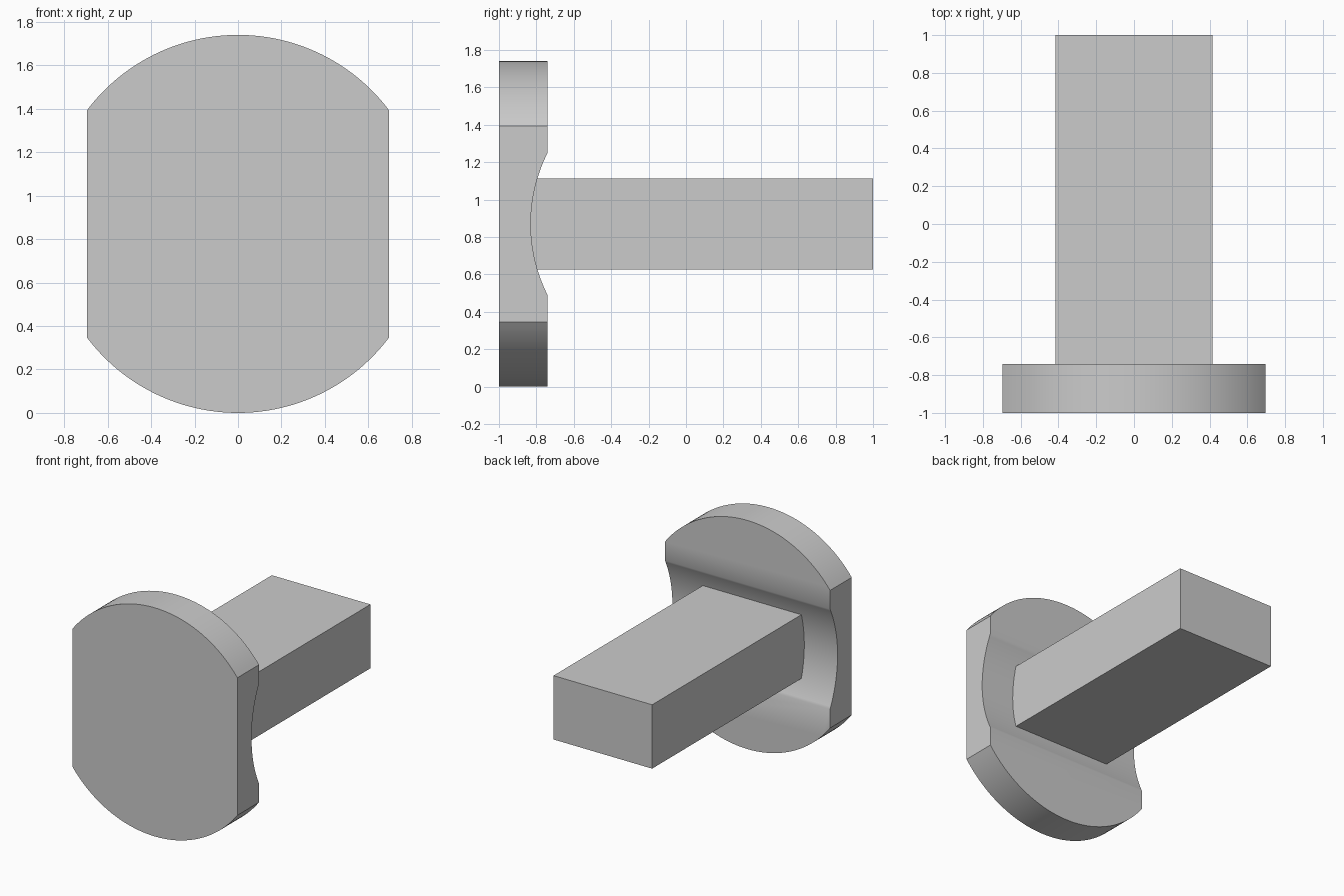
import bpy
import bmesh
from math import asin, cos, sin, pi

cube = bpy.data.objects.get("Cube")
if cube:
    bpy.data.objects.remove(cube, do_unlink=True)

grey = bpy.data.materials.new("plain_grey")
grey.use_nodes = True
GREY = (0.6, 0.6, 0.6, 1)
grey.diffuse_color = GREY
grey.node_tree.nodes["Principled BSDF"].inputs["Base Color"].default_value = GREY

RADIUS = 0.87            # head radius, also its centre height
HALF_WIDTH = 0.695       # distance from the centre to each side flat
FRONT, BACK = -1.0, -0.74
GROOVE_FLOOR, GROOVE_RADIUS = -0.83, 0.85


def prism(name, outline, place, sweep):
    """Extrude an outline, placed in space by a function, along a vector."""
    bm = bmesh.new()
    face = bm.faces.new([bm.verts.new(place(a, b)) for a, b in outline])
    swept = bmesh.ops.extrude_face_region(bm, geom=[face])["geom"]
    verts = [v for v in swept if isinstance(v, bmesh.types.BMVert)]
    bmesh.ops.translate(bm, verts=verts, vec=sweep)
    bmesh.ops.recalc_face_normals(bm, faces=bm.faces)
    mesh = bpy.data.meshes.new(name)
    bm.to_mesh(mesh)
    bm.free()
    mesh.materials.append(grey)
    obj = bpy.data.objects.new(name, mesh)
    bpy.context.collection.objects.link(obj)
    return obj


def activate(obj):
    bpy.ops.object.select_all(action="DESELECT")
    obj.select_set(True)
    bpy.context.view_layer.objects.active = obj


# Round head with two straight sides
STEPS = 48
half = asin(HALF_WIDTH / RADIUS)
arc = [half - 2 * half * i / STEPS for i in range(STEPS + 1)]
top = [(RADIUS * sin(t), RADIUS * cos(t)) for t in arc]
outline = top + [(-x, -z) for x, z in top]
head = prism("head", outline, lambda x, z: (x, FRONT, RADIUS + z),
             (0, BACK - FRONT, 0))

# Shallow rounded groove across the back of the head
circle = [(GROOVE_RADIUS * cos(2 * pi * i / 128), GROOVE_RADIUS * sin(2 * pi * i / 128))
          for i in range(128)]
cutter = prism("groove_cutter", circle,
               lambda y, z: (-1, GROOVE_FLOOR + GROOVE_RADIUS + y, RADIUS + z), (2, 0, 0))
cutter.hide_render = True
groove = head.modifiers.new("groove", "BOOLEAN")
groove.operation = "DIFFERENCE"
groove.solver = "EXACT"
groove.object = cutter
activate(head)
bpy.ops.object.modifier_apply(modifier=groove.name)
bpy.data.objects.remove(cutter, do_unlink=True)
bpy.ops.object.shade_smooth_by_angle(angle=pi / 6)

# Rectangular shank running back from the groove
W, H = 0.415, 0.243
shank = prism("shank", [(-W, -H), (W, -H), (W, H), (-W, H)],
              lambda x, z: (x, -0.9, RADIUS + z), (0, 1.9, 0))
